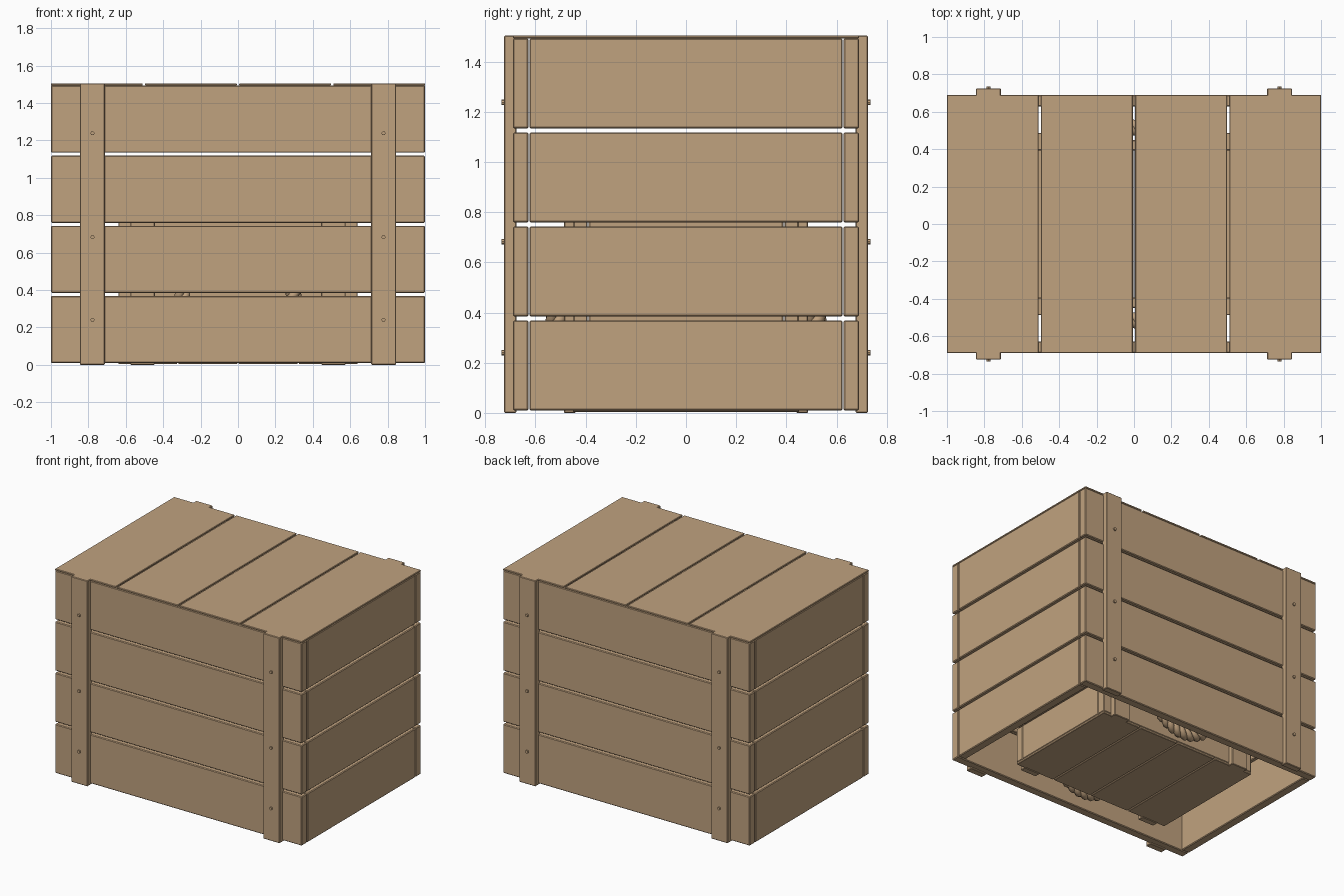
import bpy
import math
from mathutils import Vector

cube = bpy.data.objects.get("Cube")
if cube:
    bpy.data.objects.remove(cube, do_unlink=True)

wood = bpy.data.materials.new("pale_wood")
wood.use_nodes = True
COLOR = (0.53, 0.362, 0.212, 1)
wood.diffuse_color = COLOR
wood.node_tree.nodes["Principled BSDF"].inputs["Base Color"].default_value = COLOR


def box(name, low, high, bevel=0.005):
    """Bevelled board spanning two opposite corners."""
    low, high = Vector(low), Vector(high)
    bpy.ops.mesh.primitive_cube_add(size=1, location=(low + high) / 2)
    ob = bpy.context.object
    ob.name = name
    for v in ob.data.vertices:
        v.co = v.co * (high - low)
    ob.data.materials.append(wood)
    mod = ob.modifiers.new("soft_edges", "BEVEL")
    mod.width = bevel
    mod.segments = 1
    return ob


def boards_across(name, hx, hy, z0, z1, count, gap):
    """Row of boards side by side in x, used for a lid or a floor."""
    pitch = (2 * hx + gap) / count
    for i in range(count):
        x = -hx + i * pitch
        box(name, (x, -hy, z0), (x + pitch - gap, hy, z1), 0.003)


def walls(prefix, hx, hy, thick, z0, z1, rows, gap):
    """Four slatted walls; the long walls cover the ends of the short ones."""
    pitch = (z1 - z0 + gap) / rows
    inner = hy - thick
    for r in range(rows):
        low = z0 + r * pitch
        high = low + pitch - gap
        for s in (-1, 1):
            box(prefix + "long_plank", (-hx, min(s * hy, s * inner), low),
                (hx, max(s * hy, s * inner), high))
            x0, x1 = sorted((s * hx, s * (hx - thick)))
            box(prefix + "end_plank", (x0, -inner + 0.004, low),
                (x1, inner - 0.004, high))


def battens(prefix, x_in, x_out, y_in, y_out, top):
    """Upright battens on the front and back."""
    for sx in (-1, 1):
        for sy in (-1, 1):
            x0, x1 = sorted((sx * x_in, sx * x_out))
            y0, y1 = sorted((sy * y_in, sy * y_out))
            box(prefix + "batten", (x0, y0, 0), (x1, y1, top), 0.004)


# Outer crate, with a lid and an open underside
walls("outer_", 1.0, 0.69, 0.062, 0.01, 1.493, 4, 0.016)
boards_across("lid_board", 1.0, 0.69, 1.493, 1.505, 4, 0.013)
battens("outer_", 0.712, 0.845, 0.676, 0.725, 1.505)

# Nail heads on the outer battens
for sx in (-1, 1):
    for sy in (-1, 1):
        for z in (0.24, 0.683, 1.238):
            bpy.ops.mesh.primitive_cylinder_add(
                vertices=8, radius=0.011, depth=0.03,
                location=(sx * 0.778, sy * 0.72, z), rotation=(math.pi / 2, 0, 0))
            nail = bpy.context.object
            nail.name = "nail"
            nail.data.materials.append(wood)

# Smaller open-topped crate inside
walls("inner_", 0.64, 0.45, 0.058, 0.02, 0.82, 3, 0.012)
boards_across("inner_floor_board", 0.64, 0.45, 0.004, 0.02, 4, 0.008)
battens("inner_", 0.445, 0.575, 0.44, 0.487, 0.82)

# Sagging rope handles on the inner crate, each made of three twisted strands
STEPS = 48
for sy in (-1, 1):
    for strand in range(3):
        curve = bpy.data.curves.new("rope_handle", "CURVE")
        curve.dimensions = "3D"
        curve.bevel_depth = 0.024
        curve.bevel_resolution = 2
        curve.use_fill_caps = True
        spline = curve.splines.new("POLY")
        spline.points.add(STEPS)
        for i, p in enumerate(spline.points):
            t = i / STEPS
            a = math.pi * t
            out = Vector((-math.cos(a), 0, -math.sin(a)))
            twist = math.tau * (6 * t + strand / 3)
            pos = Vector((0.3 * out.x, sy * 0.515, 0.42 + 0.365 * out.z))
            pos += out * 0.022 * math.cos(twist)
            pos.y += 0.022 * math.sin(twist)
            p.co = (*pos, 1)
        rope = bpy.data.objects.new("rope_handle", curve)
        curve.materials.append(wood)
        bpy.context.collection.objects.link(rope)
    # Knots where the rope meets the crate
    for sx in (-1, 1):
        bpy.ops.mesh.primitive_uv_sphere_add(
            segments=16, ring_count=8, radius=0.055,
            location=(sx * 0.3, sy * 0.5, 0.43))
        knot = bpy.context.object
        knot.name = "rope_knot"
        knot.data.materials.append(wood)
        bpy.ops.object.shade_smooth()
